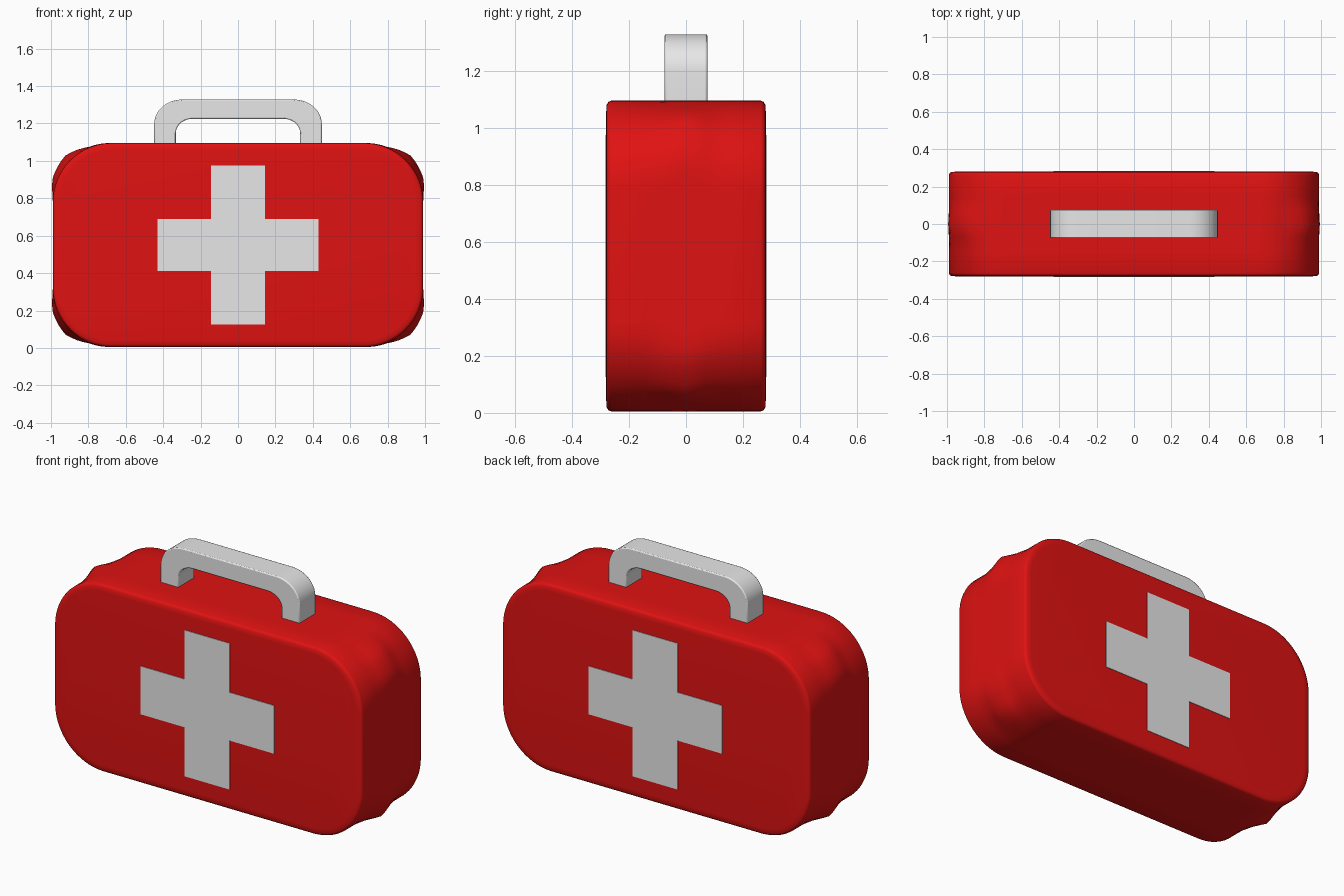
import bpy, bmesh, math

if "Cube" in bpy.data.objects:
    bpy.data.objects.remove(bpy.data.objects["Cube"])


def material(name, rgb):
    m = bpy.data.materials.new(name)
    m.use_nodes = True
    m.diffuse_color = (*rgb, 1)
    bsdf = next(n for n in m.node_tree.nodes if n.type == 'BSDF_PRINCIPLED')
    bsdf.inputs["Base Color"].default_value = (*rgb, 1)
    return m


red = material("case_red", (0.74, 0.006, 0.006))
white = material("soft_white", (0.8, 0.8, 0.8))


def finish(name, bm, mat, smooth=None):
    bmesh.ops.recalc_face_normals(bm, faces=bm.faces)
    mesh = bpy.data.meshes.new(name)
    bm.to_mesh(mesh)
    bm.free()
    mesh.materials.append(mat)
    ob = bpy.data.objects.new(name, mesh)
    bpy.context.collection.objects.link(ob)
    if smooth:
        bpy.ops.object.select_all(action='DESELECT')
        ob.select_set(True)
        bpy.context.view_layer.objects.active = ob
        bpy.ops.object.shade_smooth_by_angle(angle=math.radians(smooth))
    return ob


def prism(bm, outline, y0, y1):
    """Extrude an (x, z) outline from y0 to y1."""
    face = bm.faces.new([bm.verts.new((x, y0, z)) for x, z in outline])
    moved = bmesh.ops.extrude_face_region(bm, geom=[face])["geom"]
    verts = [v for v in moved if isinstance(v, bmesh.types.BMVert)]
    bmesh.ops.translate(bm, verts=verts, vec=(0, y1 - y0, 0))


# Case: rounded sections lofted through the depth
HALF_W, HALF_H, MID_Z, RADIUS, STEPS = 0.99, 0.545, 0.55, 0.315, 16


def corner_bump(t):
    """Corner guard height along the corner, t from side (0) to top (1)."""
    keys = [(0, 0), (0.08, 0.004), (0.25, 0.026), (0.5, 0.036), (0.75, 0.004), (1, 0)]
    for (a, u), (b, v) in zip(keys, keys[1:]):
        if t <= b:
            return u + (v - u) * (t - a) / (b - a)
    return 0


def section(inset, weight):
    pts = []
    for q, (sx, sz) in enumerate([(1, 1), (-1, 1), (-1, -1), (1, -1)]):
        for i in range(STEPS + 1):
            t = i / STEPS if q % 2 == 0 else 1 - i / STEPS
            a = t * math.pi / 2
            r = RADIUS - inset + weight * corner_bump(t)
            pts.append((sx * (HALF_W - RADIUS + r * math.cos(a)),
                        MID_Z + sz * (HALF_H - RADIUS + r * math.sin(a))))
    return pts


half = [(0.07, 0, 0.4), (0.15, 0, 0), (0.262, 0, 0), (0.272, 0.004, 0),
        (0.278, 0.014, 0), (0.28, 0.04, 0)]
stations = [(-y, i, w) for y, i, w in reversed(half)] + [(0, 0, 1)] + half
bm = bmesh.new()
rings = [[bm.verts.new((x, y, z)) for x, z in section(i, w)] for y, i, w in stations]
for a, b in zip(rings, rings[1:]):
    for k in range(len(a)):
        n = (k + 1) % len(a)
        bm.faces.new((a[k], a[n], b[n], b[k]))
bm.faces.new(rings[0])
bm.faces.new(rings[-1])
finish("case", bm, red, 40)

# Carry handle: outer and inner rounded arches joined into one outline


def arch(x, top, foot, rx, rz, n=10):
    right = [(x, foot)]
    for i in range(n + 1):
        a = i / n * math.pi / 2
        right.append((x - rx + rx * math.cos(a), top - rz + rz * math.sin(a)))
    return right + [(-px, pz) for px, pz in reversed(right)]


outline = arch(0.448, 1.328, 1.08, 0.15, 0.13) + arch(0.332, 1.225, 1.08, 0.09, 0.075)[::-1]
bm = bmesh.new()
prism(bm, outline, -0.075, 0.075)
handle = finish("handle", bm, white, 40)
bevel = handle.modifiers.new("soft_edges", 'BEVEL')
bevel.width, bevel.segments, bevel.limit_method = 0.006, 2, 'ANGLE'
bevel.angle_limit = math.radians(50)

# Cross plates on both faces
quarter = [(0.43, 0.14), (0.145, 0.14), (0.145, 0.425)]
cross = []
for q, (sx, sz) in enumerate([(1, 1), (-1, 1), (-1, -1), (1, -1)]):
    pts = quarter if q % 2 == 0 else quarter[::-1]
    cross += [(sx * x, MID_Z + sz * z) for x, z in pts]
for name, side in (("front_cross", -1), ("back_cross", 1)):
    bm = bmesh.new()
    prism(bm, cross, side * 0.277, side * 0.283)
    finish(name, bm, white)
